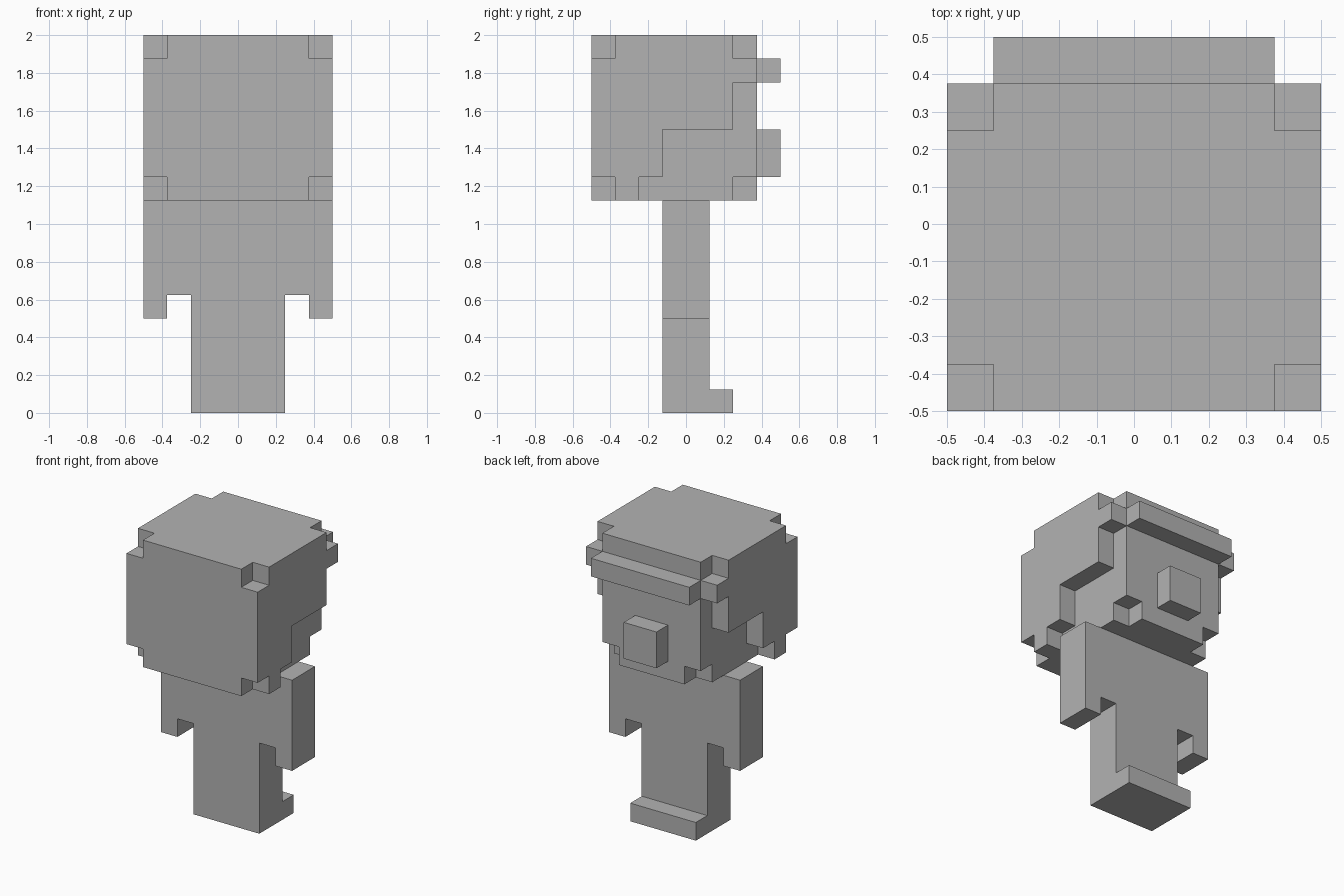
import bpy
import bmesh
from mathutils import Vector

if "Cube" in bpy.data.objects:
    bpy.data.objects.remove(bpy.data.objects["Cube"], do_unlink=True)

UNIT = 0.125  # size of one block

grey = bpy.data.materials.new("plain grey")
grey.use_nodes = True
colour = (0.45, 0.45, 0.45, 1)
grey.diffuse_color = colour
grey.node_tree.nodes["Principled BSDF"].inputs["Base Color"].default_value = colour


def extrude(name, outline, axis, start, end):
    """Extrude an outline of block coordinates along one axis."""
    place = {"x": lambda a, b, d: (d, a, b), "y": lambda a, b, d: (a, d, b)}[axis]
    bm = bmesh.new()
    face = bm.faces.new([bm.verts.new(Vector(place(a, b, start)) * UNIT) for a, b in outline])
    pushed = bmesh.ops.extrude_face_region(bm, geom=[face], use_keep_orig=True)
    moved = [v for v in pushed["geom"] if isinstance(v, bmesh.types.BMVert)]
    bmesh.ops.translate(bm, verts=moved, vec=Vector(place(0, 0, end - start)) * UNIT)
    bmesh.ops.recalc_face_normals(bm, faces=bm.faces[:])
    mesh = bpy.data.meshes.new(name)
    bm.to_mesh(mesh)
    bm.free()
    mesh.materials.append(grey)
    obj = bpy.data.objects.new(name, mesh)
    bpy.context.collection.objects.link(obj)
    return obj


def box(name, half_width, y0, y1, z0, z1):
    """Box centred on x = 0."""
    return extrude(name, [(y0, z0), (y1, z0), (y1, z1), (y0, z1)], "x", -half_width, half_width)


def both_sides(half):
    """Complete a symmetric outline from its +x half, listed bottom to top."""
    return half + [(-x, z) for x, z in reversed(half)]


# Torso with arms and legs
extrude("body", both_sides([(2, 0), (2, 5), (3, 5), (3, 4), (4, 4), (4, 9)]), "y", -1, 1)
box("toes", 2, 1, 2, 0, 1)

# Head, with the chin corners stepped in
box("head", 3, -4, 2, 9, 16)
extrude("face", both_sides([(2, 9), (2, 10), (3, 10), (3, 16)]), "y", 2, 3)
box("nose", 1, 3, 4, 10, 12)
box("brow_band", 3, 3, 4, 14, 15)

# Stepped hair on both sides
hair = extrude("side_hair", [
    (-3, 9), (-2, 9), (-2, 10), (-1, 10), (-1, 12), (2, 12), (2, 14), (3, 14),
    (3, 15), (2, 15), (2, 16), (-3, 16), (-3, 15), (-4, 15), (-4, 10), (-3, 10),
], "x", 3, 4)
hair.modifiers.new("mirror", "MIRROR").use_axis = (True, False, False)
